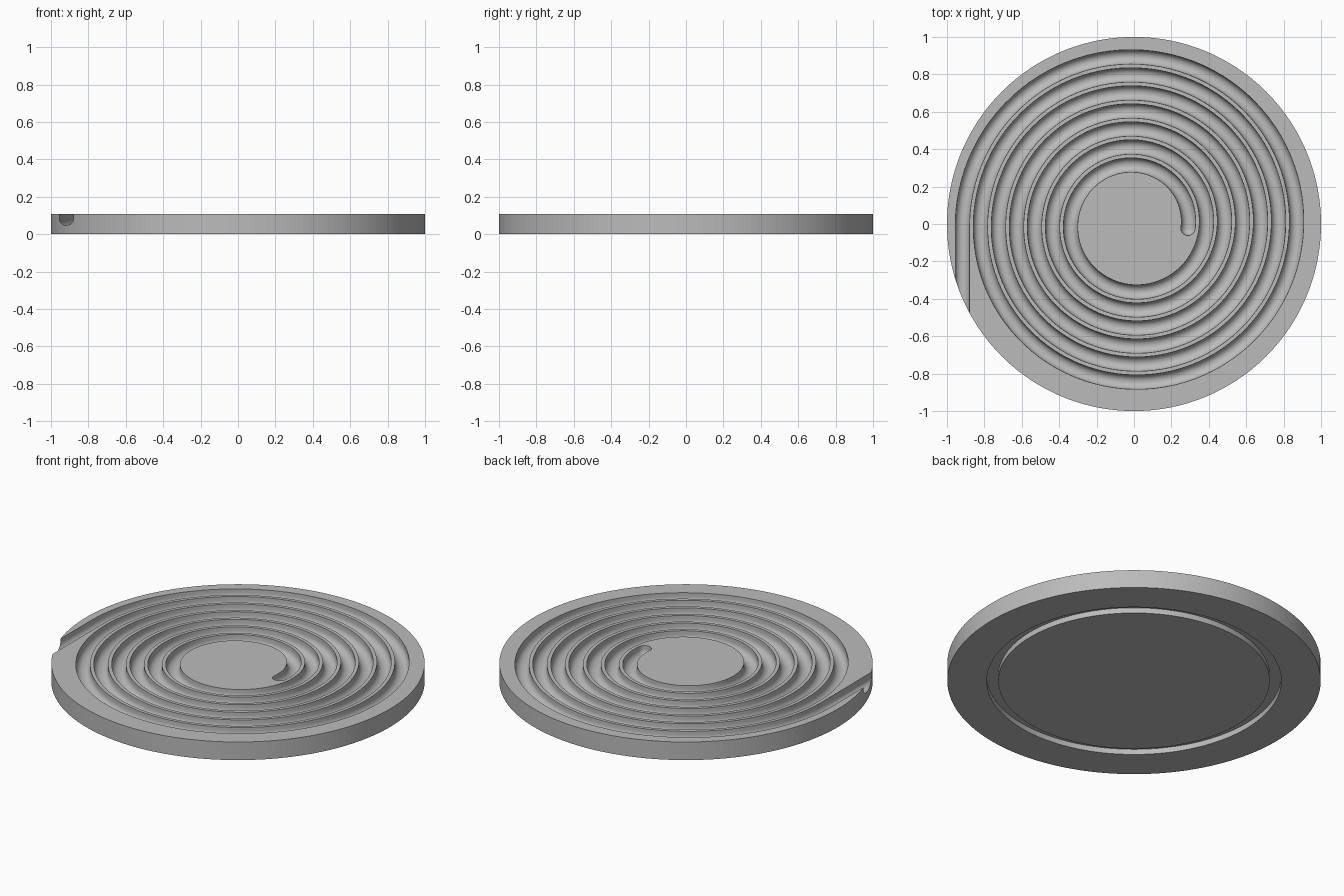
import bpy, bmesh
from math import sin, cos, pi
from mathutils import Vector

HEIGHT = 0.107
HALF_W = 0.038          # half width of the spiral channel
AXIS_Z = 0.085          # centre height of its round floor
R_START, PITCH, TURNS = 0.291, 0.0964, 6.5

cube = bpy.data.objects.get("Cube")
if cube:
    bpy.data.objects.remove(cube, do_unlink=True)

grey = bpy.data.materials.new("mid_grey")
grey.use_nodes = True
colour = (0.5, 0.5, 0.5, 1)
grey.diffuse_color = colour
grey.node_tree.nodes["Principled BSDF"].inputs["Base Color"].default_value = colour


def make_object(name, rings, loop_sides):
    """Skin a list of rings; loop_sides closes each ring, and both ends are capped."""
    bm = bmesh.new()
    rows = [[bm.verts.new(p) for p in ring] for ring in rings]
    n = len(rows[0])
    for a, b in zip(rows, rows[1:]):
        for i in range(n if loop_sides else n - 1):
            j = (i + 1) % n
            bm.faces.new((a[i], a[j], b[j], b[i]))
    bm.faces.new(rows[0])
    bm.faces.new(rows[-1])
    bmesh.ops.recalc_face_normals(bm, faces=bm.faces)
    mesh = bpy.data.meshes.new(name)
    bm.to_mesh(mesh)
    bm.free()
    mesh.materials.append(grey)
    obj = bpy.data.objects.new(name, mesh)
    bpy.context.collection.objects.link(obj)
    return obj


# Round plate with a ring groove in its underside
SEGS = 192
outline = [(0.727, 0), (0.727, 0.032), (0.789, 0.032), (0.789, 0), (1, 0), (1, HEIGHT)]
plate = make_object("spiral_plate", [
    [(r * cos(2 * pi * i / SEGS), r * sin(2 * pi * i / SEGS), z) for i in range(SEGS)]
    for r, z in outline], True)


# Channel cutter: U-shaped section swept along the spiral
def section(centre, tangent, scale=1.0):
    side = Vector((tangent.y, -tangent.x, 0))
    r = HALF_W * scale
    pts = [(r, HEIGHT + 0.05)]
    pts += [(r * cos(a), AXIS_Z - r * sin(a)) for a in (pi * k / 12 for k in range(13))]
    pts += [(-r, HEIGHT + 0.05)]
    return [centre + side * w + Vector((0, 0, z)) for w, z in pts]


STEPS = 660
first, last = -0.08, TURNS * 2 * pi
path = []
for i in range(STEPS + 1):
    t = first + (last - first) * i / STEPS
    r = R_START + PITCH * t / (2 * pi)
    path.append((Vector((r * cos(t), r * sin(t), 0)), Vector((-sin(t), cos(t), 0))))

# Rounded inner end
start, heading = path[0]
rings = []
for k in range(10, 0, -1):
    phi = k * pi / 21
    rings.append(section(start - heading * HALF_W * sin(phi), heading, cos(phi)))
rings += [section(p, d) for p, d in path]

# Straight outlet through the rim
end, heading = path[-1]
rings.append(section(end + heading * 0.7, heading))
cutter = make_object("channel_cutter", rings, True)
cutter.hide_render = True

# Cut the channel, then shade
cut = plate.modifiers.new("channel", 'BOOLEAN')
cut.operation = 'DIFFERENCE'
cut.solver = 'EXACT'
cut.object = cutter
bpy.ops.object.select_all(action='DESELECT')
bpy.context.view_layer.objects.active = plate
plate.select_set(True)
bpy.ops.object.modifier_apply(modifier=cut.name)
bpy.data.objects.remove(cutter, do_unlink=True)
bpy.ops.object.shade_smooth_by_angle(angle=0.6)
